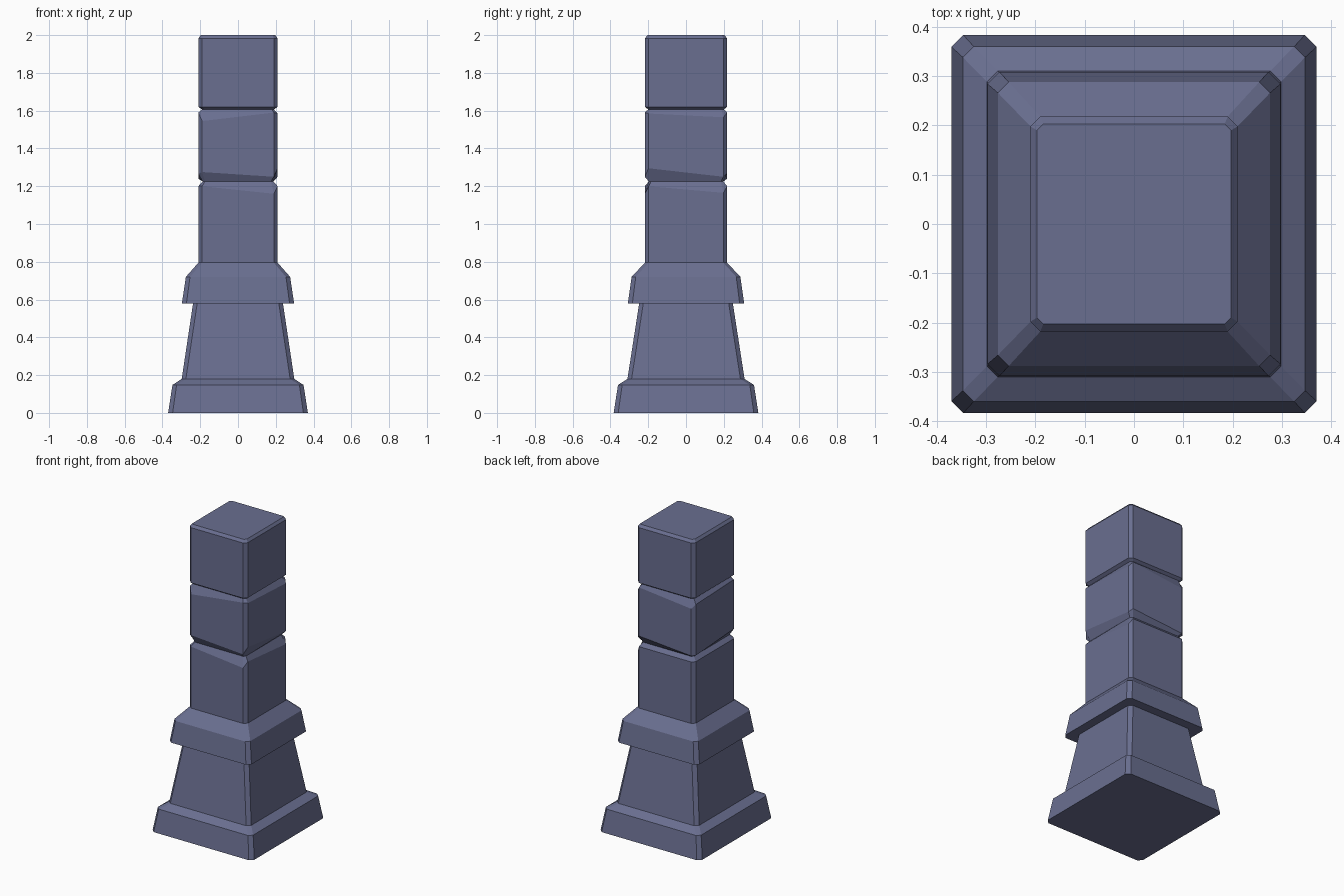
import bpy
import bmesh

if "Cube" in bpy.data.objects:
    bpy.data.objects.remove(bpy.data.objects["Cube"])

stone = bpy.data.materials.new("slate_stone")
stone.diffuse_color = (0.143, 0.158, 0.28, 1.0)
stone.use_nodes = True
stone.node_tree.nodes["Principled BSDF"].inputs["Base Color"].default_value = stone.diffuse_color


def ring(hx, hy, z, c=0.02):
    """Rectangle with cut corners; z is one height or one per corner point."""
    pts = [(-hx + c, -hy), (hx - c, -hy), (hx, -hy + c), (hx, hy - c),
           (hx - c, hy), (-hx + c, hy), (-hx, hy - c), (-hx, -hy + c)]
    heights = z if isinstance(z, (list, tuple)) else [z] * 8
    return [(x, y, h) for (x, y), h in zip(pts, heights)]


def loft(name, rings, cap_bottom=False, cap_top=False):
    """Join stacked rings into a flat-shaded skin, capped only where exposed."""
    bm = bmesh.new()
    loops = [[bm.verts.new(p) for p in r] for r in rings]
    for low, high in zip(loops, loops[1:]):
        for i in range(8):
            j = (i + 1) % 8
            bm.faces.new((low[i], low[j], high[j], high[i]))
    if cap_bottom:
        bm.faces.new(loops[0][::-1])
    if cap_top:
        bm.faces.new(loops[-1])
    mesh = bpy.data.meshes.new(name)
    bm.to_mesh(mesh)
    bm.free()
    mesh.materials.append(stone)
    obj = bpy.data.objects.new(name, mesh)
    bpy.context.collection.objects.link(obj)
    return obj


# Shared joints between neighbouring parts
pier_foot = ring(0.298, 0.31, 0.18, 0.022)
pier_head = ring(0.238, 0.248, 0.58, 0.022)
column_foot = ring(0.21, 0.218, 0.795)
lower_neck = ring(0.187, 0.197, 1.225, 0.012)
upper_neck = ring(0.19, 0.2, 1.607, 0.012)

# Flared plinth
loft("plinth", [ring(0.37, 0.383, 0, 0.024), ring(0.347, 0.36, 0.148, 0.022),
                pier_foot], cap_bottom=True)

# Tapered pier
loft("pier", [pier_foot, pier_head])

# Overhanging collar with sloped shoulder
loft("collar", [pier_head, ring(0.297, 0.308, 0.58, 0.024),
                ring(0.276, 0.288, 0.72, 0.022), column_foot])

# Column blocks with worn, uneven bevels at the joints
loft("lower_block", [
    column_foot,
    ring(0.21, 0.218, [1.2, 1.16, 1.2, 1.165, 1.2, 1.2, 1.2, 1.2]),
    lower_neck])
loft("middle_block", [
    lower_neck,
    ring(0.21, 0.218, [1.275, 1.25, 1.295, 1.25, 1.27, 1.24, 1.24, 1.265]),
    ring(0.21, 0.218, [1.545, 1.59, 1.585, 1.565, 1.59, 1.55, 1.575, 1.59]),
    upper_neck])
loft("top_block", [
    upper_neck, ring(0.21, 0.218, 1.62), ring(0.21, 0.218, 1.983),
    ring(0.197, 0.203, 2.0, 0.013)], cap_top=True)
